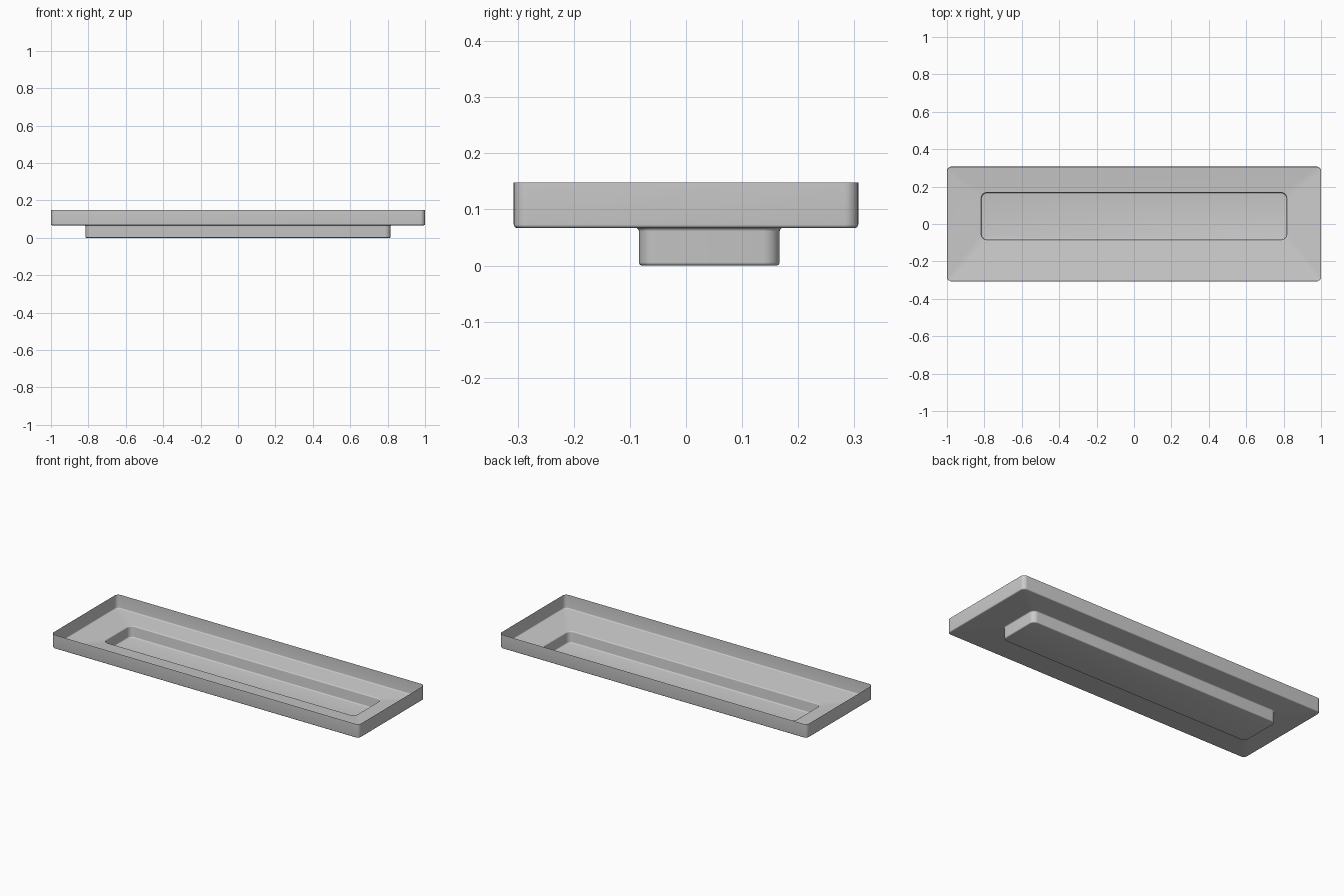
import bpy, bmesh, math

if "Cube" in bpy.data.objects:
    bpy.data.objects.remove(bpy.data.objects["Cube"])

SEG = 8  # segments per rounded corner


def ring(bm, hx, y0, y1, r, z):
    """Rounded rectangle loop of vertices at height z."""
    out = []
    corners = [(hx - r, y1 - r), (-hx + r, y1 - r), (-hx + r, y0 + r), (hx - r, y0 + r)]
    for q, (cx, cy) in enumerate(corners):
        for i in range(SEG + 1):
            a = math.pi / 2 * (q + i / SEG)
            out.append(bm.verts.new((cx + r * math.cos(a), cy + r * math.sin(a), z)))
    return out


def inset(rect, d):
    hx, y0, y1, r = rect
    return hx - d, y0 + d, y1 - d, r - d


TRAY = (1.0, -0.307, 0.307, 0.025)
WELL = (0.816, -0.084, 0.167, 0.03)
RIM, FLOOR, F = 0.148, 0.067, 0.006  # rim height, tray floor height, fillet radius
arc = [math.pi / 2 * i / 4 for i in range(5)]

# Section from rim to well floor: (rectangle, inset, height)
section = [(TRAY, 0, RIM)]
section += [(TRAY, F * (1 - math.cos(a)), FLOOR + F * (1 - math.sin(a))) for a in arc]
section += [(WELL, -F * (1 - math.sin(a)), FLOOR - F * (1 - math.cos(a))) for a in arc]
section += [(WELL, F * (1 - math.cos(a)), F * (1 - math.sin(a))) for a in arc]

# Thin sheet tray with sunken well
bm = bmesh.new()
rings = [ring(bm, *inset(rect, d), z) for rect, d, z in section]
for a, b in zip(rings, rings[1:]):
    n = len(a)
    for i in range(n):
        j = (i + 1) % n
        bm.faces.new((a[i], a[j], b[j], b[i]))
bm.faces.new(rings[-1])
bmesh.ops.recalc_face_normals(bm, faces=bm.faces)
me = bpy.data.meshes.new("tray")
bm.to_mesh(me)
bm.free()
tray = bpy.data.objects.new("tray", me)
bpy.context.collection.objects.link(tray)
bpy.context.view_layer.objects.active = tray
tray.select_set(True)
bpy.ops.object.shade_smooth_by_angle(angle=math.radians(30))
